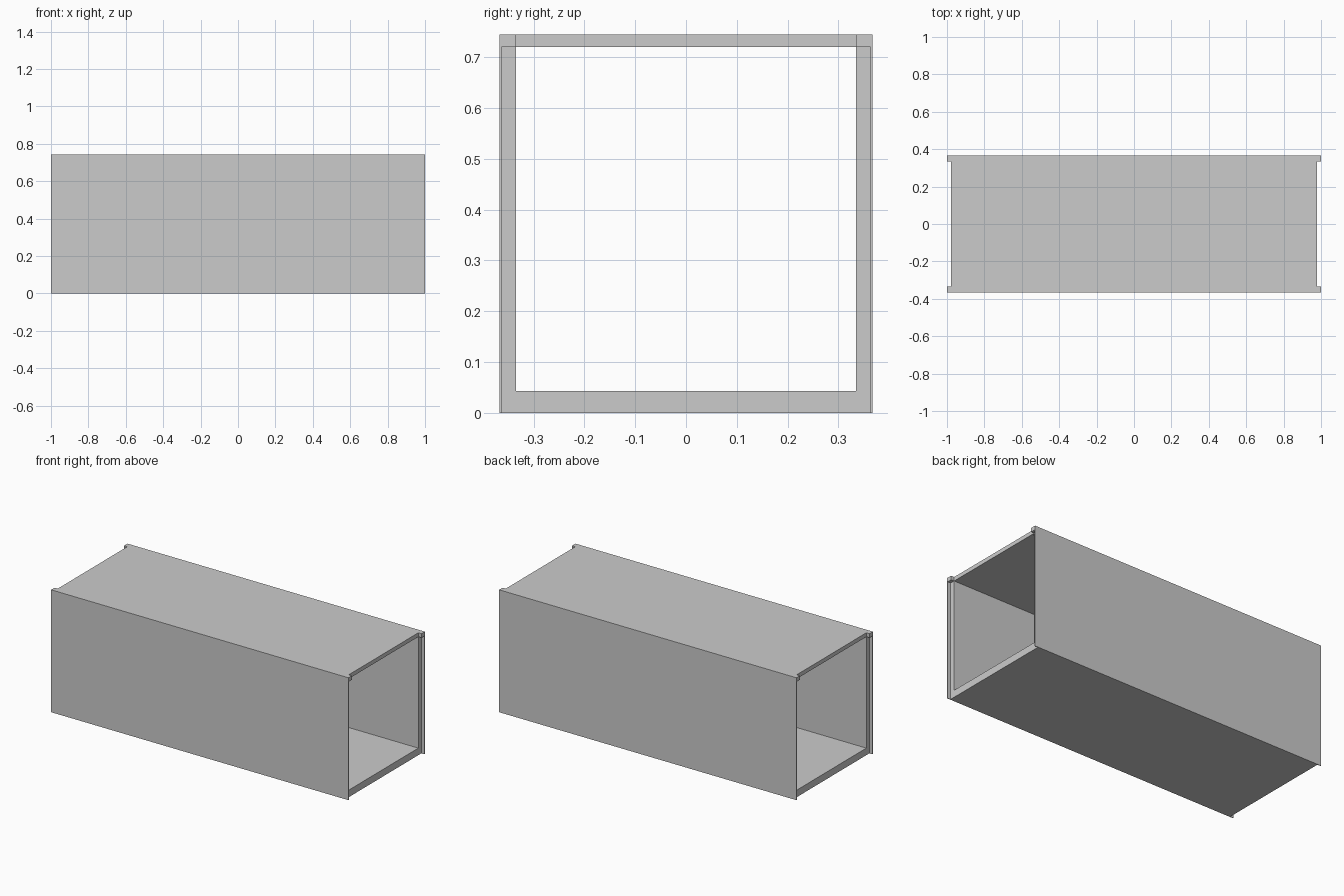
import bpy, bmesh

if "Cube" in bpy.data.objects:
    bpy.data.objects.remove(bpy.data.objects["Cube"])

HALF_LEN, CORE = 1.0, 0.9785          # skin end, recessed core end
W, SKIN, INNER = 0.367, 0.3635, 0.334  # half widths: outside, skin inside, opening
TOP, CEIL, FLOOR = 0.744, 0.7195, 0.043


def prism(name, profile, x0, x1):
    """Extrude a closed (y, z) profile along x."""
    bm = bmesh.new()
    face = bm.faces.new([bm.verts.new((x0, y, z)) for y, z in profile])
    ext = bmesh.ops.extrude_face_region(bm, geom=[face])
    moved = [v for v in ext["geom"] if isinstance(v, bmesh.types.BMVert)]
    bmesh.ops.translate(bm, verts=moved, vec=(x1 - x0, 0, 0))
    bmesh.ops.recalc_face_normals(bm, faces=bm.faces)
    mesh = bpy.data.meshes.new(name)
    bm.to_mesh(mesh)
    bm.free()
    obj = bpy.data.objects.new(name, mesh)
    bpy.context.collection.objects.link(obj)
    return obj


def rect(w, z0, z1):
    return [(-w, z0), (w, z0), (w, z1), (-w, z1)]


# Rectangular duct body
duct = prism("duct_body", rect(W, 0, TOP), -HALF_LEN, HALF_LEN)

# Through opening, and end recesses that leave thin side skins with top lips
cutters = [prism("opening_cutter", rect(INNER, FLOOR, CEIL), -1.2, 1.2)]
recess = [(-SKIN, -0.1), (SKIN, -0.1), (SKIN, CEIL), (INNER, CEIL),
          (INNER, 0.9), (-INNER, 0.9), (-INNER, CEIL), (-SKIN, CEIL)]
for side, sx in (("left", -1), ("right", 1)):
    cutters.append(prism(side + "_recess_cutter", recess, sx * CORE, sx * 1.1))

# Apply the cuts, then discard the cutters
for c in cutters:
    mod = duct.modifiers.new(c.name, 'BOOLEAN')
    mod.operation, mod.solver, mod.object = 'DIFFERENCE', 'EXACT', c
    c.hide_render = True
bpy.context.view_layer.update()
result = bpy.data.meshes.new_from_object(
    duct.evaluated_get(bpy.context.evaluated_depsgraph_get()))
duct.modifiers.clear()
duct.data = result
for c in cutters:
    bpy.data.objects.remove(c)
